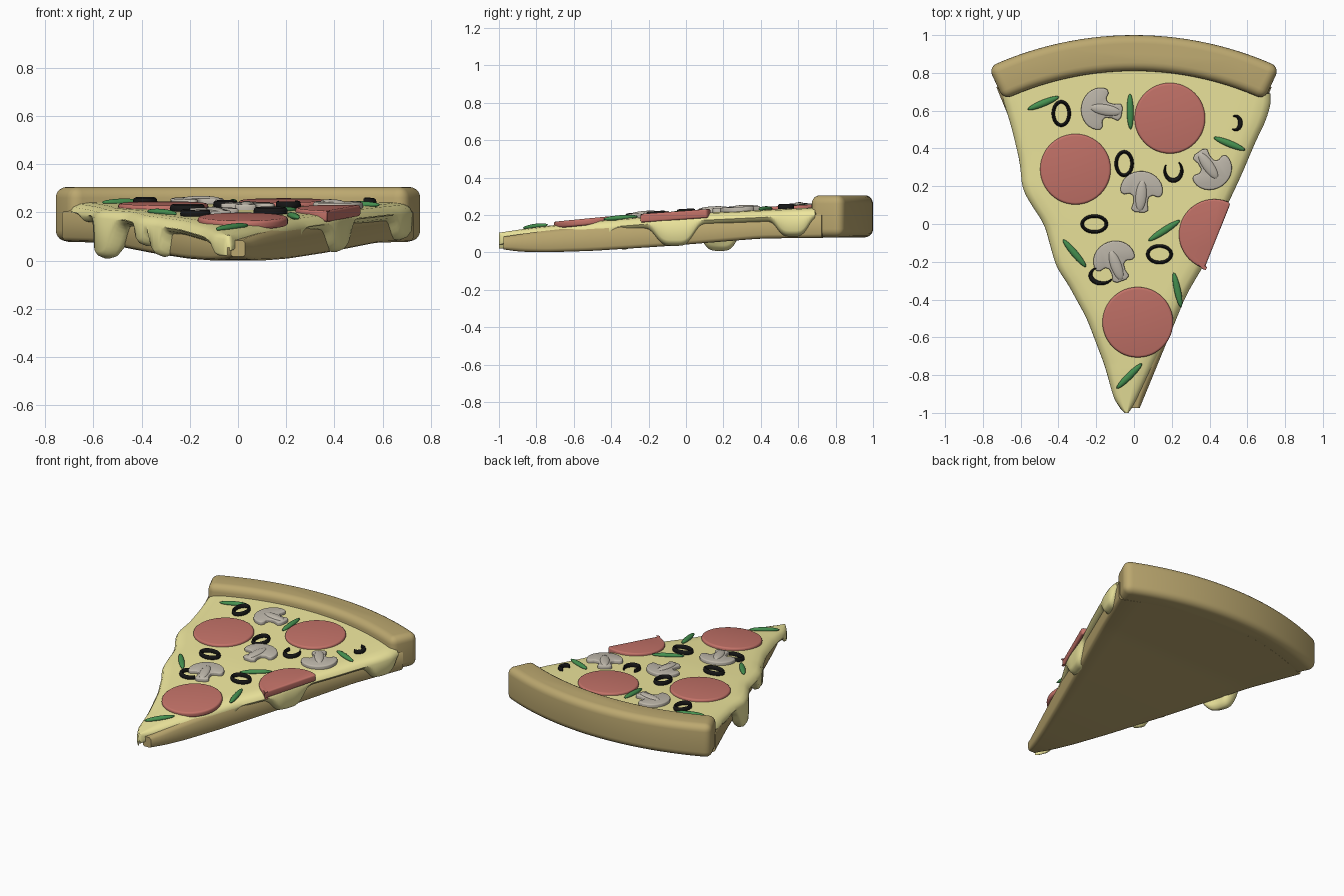
import bpy, bmesh, math
from mathutils import Matrix

if "Cube" in bpy.data.objects:
    bpy.data.objects.remove(bpy.data.objects["Cube"])


def material(name, rgb):
    m = bpy.data.materials.new(name)
    m.diffuse_color = (*rgb, 1)
    m.use_nodes = True
    m.node_tree.nodes["Principled BSDF"].inputs["Base Color"].default_value = m.diffuse_color
    return m


CRUST = material("crust_tan", (0.50, 0.39, 0.16))
CHEESE = material("cheese_yellow", (0.86, 0.80, 0.34))
MEAT = material("sausage_red", (0.55, 0.17, 0.14))
OLIVE = material("olive_black", (0.008, 0.008, 0.008))
GREEN = material("pepper_green", (0.06, 0.28, 0.08))
GREY = material("mushroom_grey", (0.52, 0.48, 0.41))


def interp(pts, y):
    if y <= pts[0][0]:
        return pts[0][1]
    for (a, va), (b, vb) in zip(pts, pts[1:]):
        if y <= b:
            return va + (vb - va) * (y - a) / (b - a)
    return pts[-1][1]


def soft(pts, y, w=0.04):
    w = min(w, max(0, y + 1))
    return sum(interp(pts, y + k * w) for k in (-1, -0.5, 0, 0.5, 1)) / 5


def finish(bm, name, mat, angle=40):
    bmesh.ops.recalc_face_normals(bm, faces=bm.faces[:])
    me = bpy.data.meshes.new(name)
    bm.to_mesh(me)
    bm.free()
    ob = bpy.data.objects.new(name, me)
    bpy.context.collection.objects.link(ob)
    me.materials.append(mat)
    bpy.ops.object.select_all(action='DESELECT')
    ob.select_set(True)
    bpy.context.view_layer.objects.active = ob
    bpy.ops.object.shade_smooth_by_angle(angle=math.radians(angle))
    return ob


def loft(name, sections, mat):
    bm = bmesh.new()
    rows = [[bm.verts.new(p) for p in s] for s in sections]
    n = len(rows[0])
    for a, b in zip(rows, rows[1:]):
        for i in range(n):
            bm.faces.new((a[i], a[(i + 1) % n], b[(i + 1) % n], b[i]))
    bm.faces.new(rows[0])
    bm.faces.new(rows[-1])
    return finish(bm, name, mat, 60)


def prism(outline, z0, z1, bevel, name, mat, segs=4):
    bm = bmesh.new()
    f = bm.faces.new([bm.verts.new((x, y, z0)) for x, y in outline])
    up = bmesh.ops.extrude_face_region(bm, geom=[f])
    vs = [g for g in up["geom"] if isinstance(g, bmesh.types.BMVert)]
    bmesh.ops.translate(bm, verts=vs, vec=(0, 0, z1 - z0))
    bmesh.ops.recalc_face_normals(bm, faces=bm.faces[:])
    edges = [e for e in bm.edges if e.calc_face_angle(0) > math.radians(40)]
    bmesh.ops.bevel(bm, geom=edges, offset=bevel, segments=segs, profile=0.5, affect='EDGES')
    return finish(bm, name, mat, 50)


# Shared curved surfaces: cheese top and dough underside along the slice
TOP = [(-1, .105), (-.8, .135), (-.5, .168), (0, .207), (.6, .236), (.9, .25)]
BOTTOM = [(-1, .02), (-.9, .004), (-.75, .0), (-.5, .008), (-.12, .032), (.4, .074), (.9, .08)]


def top(y):
    return soft(TOP, y)


def bow(x, y, hw):
    # bows the rows so the back end follows the crust arc
    return y + 0.16 * max(0, (y + 1) / 1.68) ** 2 * (1 - min(1, abs(x) / hw) ** 2)


# Dough base
sections = []
for i in range(61):
    y = -0.975 + 1.70 * i / 60
    hw = 0.03 + 0.672 * (y + 0.975) / 1.635
    r = min(0.02, hw * 0.4)
    row = [(-hw + r + 2 * (hw - r) * k / 12, 1) for k in range(13)]
    pts = []
    for k in range(13):
        x = (hw - r) * (k / 6 - 1)
        yy = bow(x, y, hw)
        pts.append((x, yy, soft(BOTTOM, yy)))
    zb, zt = soft(BOTTOM, y), top(y) - 0.025
    pts += [(hw - r * .3, y, zb + r * .3), (hw, y, zb + r), (hw, y, zt - r)]
    for k in range(12, -1, -1):
        x = (hw - r) * (k / 6 - 1)
        yy = bow(x, y, hw)
        pts.append((x, yy, top(yy) - 0.025))
    pts += [(-hw, y, zt - r), (-hw, y, zb + r), (-hw + r * .3, y, zb + r * .3)]
    sections.append(pts)
loft("dough_base", sections, CRUST)

# Raised back crust
A = math.radians(24.9)
arc = lambda R, a: (R * math.sin(a), R * math.cos(a) - 0.83)
N = 28
outline = [arc(1.64, A * (2 * k / N - 1)) for k in range(N + 1)]
outline += [arc(1.83, A * (1 - 2 * k / N)) for k in range(N + 1)]
prism(outline, 0.08, 0.305, 0.045, "back_crust", CRUST, 5)

# Melted cheese with drips over both cut sides
LEFT = [(-1, -.05), (-.96, -.09), (-.93, -.105), (-.75, -.155), (-.5, -.25), (-.3, -.36), (-.25, -.40), (-.2, -.42),
        (0, -.475), (.08, -.53), (.18, -.59), (.33, -.605), (.5, -.645), (.68, -.70)]
RIGHT = [(-1, -.03), (-.96, 0), (-.86, .05), (-.55, .20), (-.37, .28), (-.15, .41), (.07, .48),
         (.25, .565), (.45, .65), (.55, .70), (.66, .73), (.7, .72)]
DRIPS_L = [(.18, .11, .008), (-.21, .05, .06), (-.33, .045, .015), (-.97, .06, .02), (.47, .08, .15)]
DRIPS_R = [(.57, .09, .085), (-.06, .11, .035), (-.53, .13, .045), (.3, .1, .16)]


def hem(y, drips):
    base = top(y) - 0.065
    z = base
    for yc, w, low in drips:
        z = min(z, base + (low - base) * math.exp(-((y - yc) / w) ** 4))
    return z


sections = []
for i in range(141):
    y = -1 + 1.69 * i / 140
    xl, xr = soft(LEFT, y), soft(RIGHT, y)
    zt, hw = top(y), (xr - xl) / 2
    m = min(0.08, hw * 0.6)

    def side(x, s, zb):
        # inner drip face, rounded hem, outer face, rounded rim
        r = min(0.03, m * .5)
        return [(x + s * m, y, zb + r), (x + s * m * .75, y, zb + r * .2), (x + s * m * .5, y, zb),
                (x + s * m * .15, y, zb + r * .4), (x, y, zb + r), (x, y, zt - .04),
                (x + s * m * .15, y, zt - .018), (x + s * m * .5, y, zt - .005)]

    xs = [xl + m + (xr - xl - 2 * m) * k / 12 for k in range(13)]
    mid = (xl + xr) / 2
    ys = [bow(x - mid, y, hw) for x in xs]
    pts = side(xl, 1, hem(y, DRIPS_L))
    pts += [(x, q, top(q)) for x, q in zip(xs, ys)]
    pts += side(xr, -1, hem(y, DRIPS_R))[::-1]
    pts += [(x, q, top(q) - .05) for x, q in zip(xs[::-1], ys[::-1])]
    sections.append(pts)
loft("cheese", sections, CHEESE)


def place(ob, x, y, deg=0, dz=0.0):
    slope = math.atan((top(y + .1) - top(y - .1)) / .2)
    ob.matrix_world = (Matrix.Translation((x, y, top(y) + dz)) @ Matrix.Rotation(slope, 4, 'X')
                       @ Matrix.Rotation(math.radians(deg), 4, 'Z'))


# Sausage discs, the last one trimmed by the cut edge
circle = [(.187 * math.cos(k * math.tau / 48), .187 * math.sin(k * math.tau / 48)) for k in range(48)]
for i, (x, y) in enumerate([(.19, .56), (-.31, .29), (.02, -.52)]):
    place(prism(circle, -.02, .016, .012, f"sausage_disc_{i + 1}", MEAT), x, y)
trim = []
for px, py in circle:
    limit = 0.02 + 0.40 * py  # cut edge line
    trim.append((min(px, limit), py))
place(prism(trim, -.03, .016, .01, "sausage_disc_trimmed", MEAT), .425, -.055)


# Olive rings, whole and broken
def olive(name, x, y, rx, ry, a0=0, a1=360, deg=0):
    full = a1 - a0 >= 360
    n = 32
    bm = bmesh.new()
    rows = []
    for k in range(n if full else n + 1):
        a = math.radians(a0 + (a1 - a0) * k / n)
        t = .009 if full else .003 + .009 * math.sin(math.pi * k / n)
        rows.append([bm.verts.new(((rx - .008 + t * math.cos(b)) * math.cos(a),
                                   (ry - .008 + t * math.cos(b)) * math.sin(a), .018 * math.sin(b)))
                     for b in (j * math.tau / 8 for j in range(8))])
    pairs = list(zip(rows, rows[1:])) + ([(rows[-1], rows[0])] if full else [])
    for p, q in pairs:
        for j in range(8):
            bm.faces.new((p[j], p[(j + 1) % 8], q[(j + 1) % 8], q[j]))
    if not full:
        bm.faces.new(rows[0])
        bm.faces.new(rows[-1])
    place(finish(bm, name, OLIVE, 70), x, y, deg, .008)


for i, o in enumerate([(-.385, .585, .05, .07), (-.052, .32, .05, .07), (-.21, 0, .072, .05),
                       (.135, -.16, .07, .052), (.208, .285, .053, .062, 150, 410),
                       (.535, .535, .036, .045, -120, 110), (-.17, -.27, .068, .052, 120, 330)]):
    olive(f"olive_ring_{i + 1}", *o)

# Green pepper slivers
for i, (x, y, deg, ln) in enumerate([(-.48, .64, 22, .18), (-.02, .595, 91, .19), (.505, .425, -22, .18),
                                     (.16, -.035, 33, .2), (-.315, -.155, -50, .19),
                                     (.23, -.35, -78, .19), (-.025, -.805, 45, .19)]):
    bm = bmesh.new()
    bmesh.ops.create_uvsphere(bm, u_segments=16, v_segments=10, radius=1,
                              matrix=Matrix.Diagonal((ln / 2, .018, .014, 1)))
    place(finish(bm, f"pepper_sliver_{i + 1}", GREEN, 80), x, y, deg, .005)

# Mushroom slices: rounded cap, short flared stem and a raised ridge
cap = [(.112 * math.cos(math.pi * k / 14), .1 * math.sin(math.pi * k / 14)) for k in range(15)]
shape = cap + [(-.108, -.022), (-.09, -.03), (-.06, -.022), (-.04, -.035), (-.037, -.07), (-.046, -.105),
               (-.025, -.118), (.025, -.118), (.046, -.105), (.037, -.07), (.04, -.035), (.06, -.022),
               (.09, -.03), (.108, -.022)]
for i, (x, y, deg) in enumerate([(-.18, .61, 80), (.04, .18, -5), (.41, .285, 215), (-.105, -.19, 20)]):
    place(prism(shape, -.02, .022, .008, f"mushroom_slice_{i + 1}", GREY, 3), x, y, deg)
    bm = bmesh.new()
    bmesh.ops.create_uvsphere(bm, u_segments=16, v_segments=10, radius=1,
                              matrix=Matrix.Translation((0, -.03, .018)) @ Matrix.Diagonal((.03, .085, .014, 1)))
    place(finish(bm, f"mushroom_ridge_{i + 1}", GREY, 80), x, y, deg)
